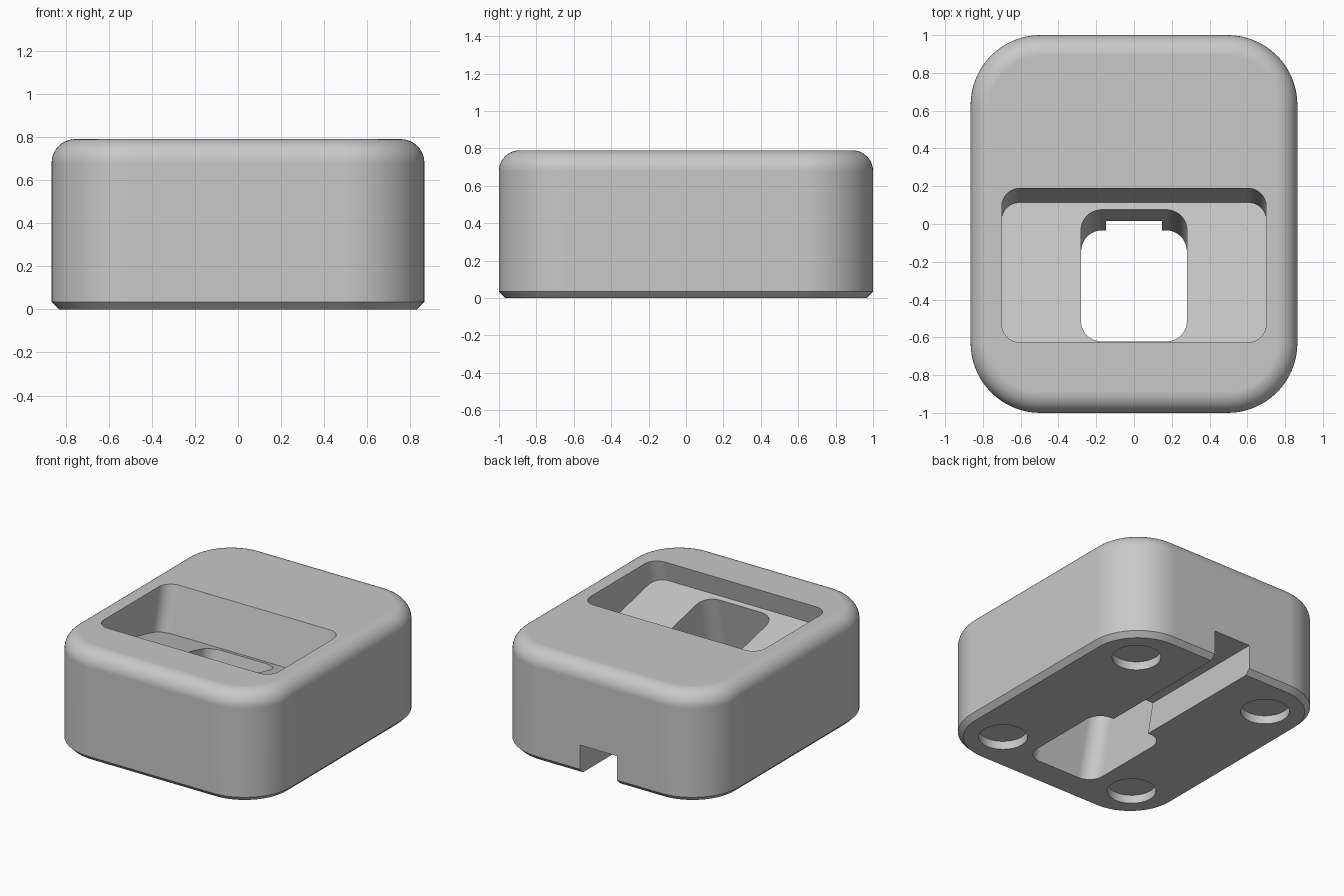
import bpy, bmesh
from math import sin, cos, pi, radians

cube = bpy.data.objects.get("Cube")
if cube:
    bpy.data.objects.remove(cube, do_unlink=True)

grey = bpy.data.materials.new("light_grey")
grey.use_nodes = True
grey.diffuse_color = (0.58, 0.58, 0.58, 1)
grey.node_tree.nodes["Principled BSDF"].inputs["Base Color"].default_value = (0.58, 0.58, 0.58, 1)


def rounded_outline(hx, hy, r, steps=16):
    """Points of a rounded rectangle, counter-clockwise."""
    points = []
    for k, (sx, sy) in enumerate([(1, 1), (-1, 1), (-1, -1), (1, -1)]):
        for i in range(steps + 1):
            a = (k + i / steps) * pi / 2
            points.append((sx * (hx - r) + r * cos(a), sy * (hy - r) + r * sin(a)))
    return points


def rounded_prism(name, hx, hy, r, levels):
    """Solid through rounded rectangles; each level is (height, inset)."""
    bm = bmesh.new()
    rings = [[bm.verts.new((x, y, z)) for x, y in rounded_outline(hx - d, hy - d, r - d)]
             for z, d in levels]
    for low, high in zip(rings, rings[1:]):
        for i in range(len(low)):
            j = (i + 1) % len(low)
            bm.faces.new((low[i], low[j], high[j], high[i]))
    bm.faces.new(rings[0][::-1])
    bm.faces.new(rings[-1])
    mesh = bpy.data.meshes.new(name)
    bm.to_mesh(mesh)
    bm.free()
    obj = bpy.data.objects.new(name, mesh)
    bpy.context.collection.objects.link(obj)
    mesh.materials.append(grey)
    return obj


# Body with a chamfered base and a rounded top edge
HEIGHT, FILLET, CHAMFER = 0.79, 0.11, 0.035
levels = [(0, CHAMFER), (CHAMFER, 0)]
for i in range(11):
    a = i / 10 * pi / 2
    levels.append((HEIGHT - FILLET + FILLET * sin(a), FILLET * (1 - cos(a))))
body = rounded_prism("stand_body", 0.865, 1.0, 0.37, levels)

# Leaning tray pocket and the opening through its floor
tilt = radians(-13)
pocket = rounded_prism("pocket_cutter", 0.70, 0.397, 0.095, [(0, 0), (0.6, 0)])
opening = rounded_prism("opening_cutter", 0.28, 0.358, 0.11, [(-0.9, 0), (0.1, 0)])
for tool in (pocket, opening):
    tool.location = (0, -0.273, 0.554)
    tool.rotation_euler.x = tilt

# Cable channel from the opening to the back
bpy.ops.mesh.primitive_cube_add(size=1, location=(0, 0.5, 0.055))
channel = bpy.context.object
channel.name = "channel_cutter"
channel.scale = (0.296, 1.4, 0.31)
channel.data.materials.append(grey)
cutters = [pocket, opening, channel]

# Round foot recesses in the base
for x in (-0.55, 0.55):
    for y in (-0.68, 0.68):
        bpy.ops.mesh.primitive_cylinder_add(vertices=48, radius=0.16, depth=0.2,
                                            location=(x, y, -0.04))
        foot = bpy.context.object
        foot.name = "foot_recess_cutter"
        foot.data.materials.append(grey)
        cutters.append(foot)

bpy.ops.object.select_all(action="DESELECT")
bpy.context.view_layer.objects.active = body
body.select_set(True)
for tool in cutters:
    tool.hide_render = True
    cut = body.modifiers.new(tool.name, "BOOLEAN")
    cut.operation = "DIFFERENCE"
    cut.solver = "EXACT"
    cut.object = tool
    bpy.ops.object.modifier_apply(modifier=cut.name)
for tool in cutters:
    bpy.data.objects.remove(tool, do_unlink=True)

# Smooth rounded walls, keep the cut edges crisp
bpy.ops.object.shade_smooth_by_angle(angle=radians(25))
normals = body.modifiers.new("even_normals", "WEIGHTED_NORMAL")
normals.keep_sharp = True
